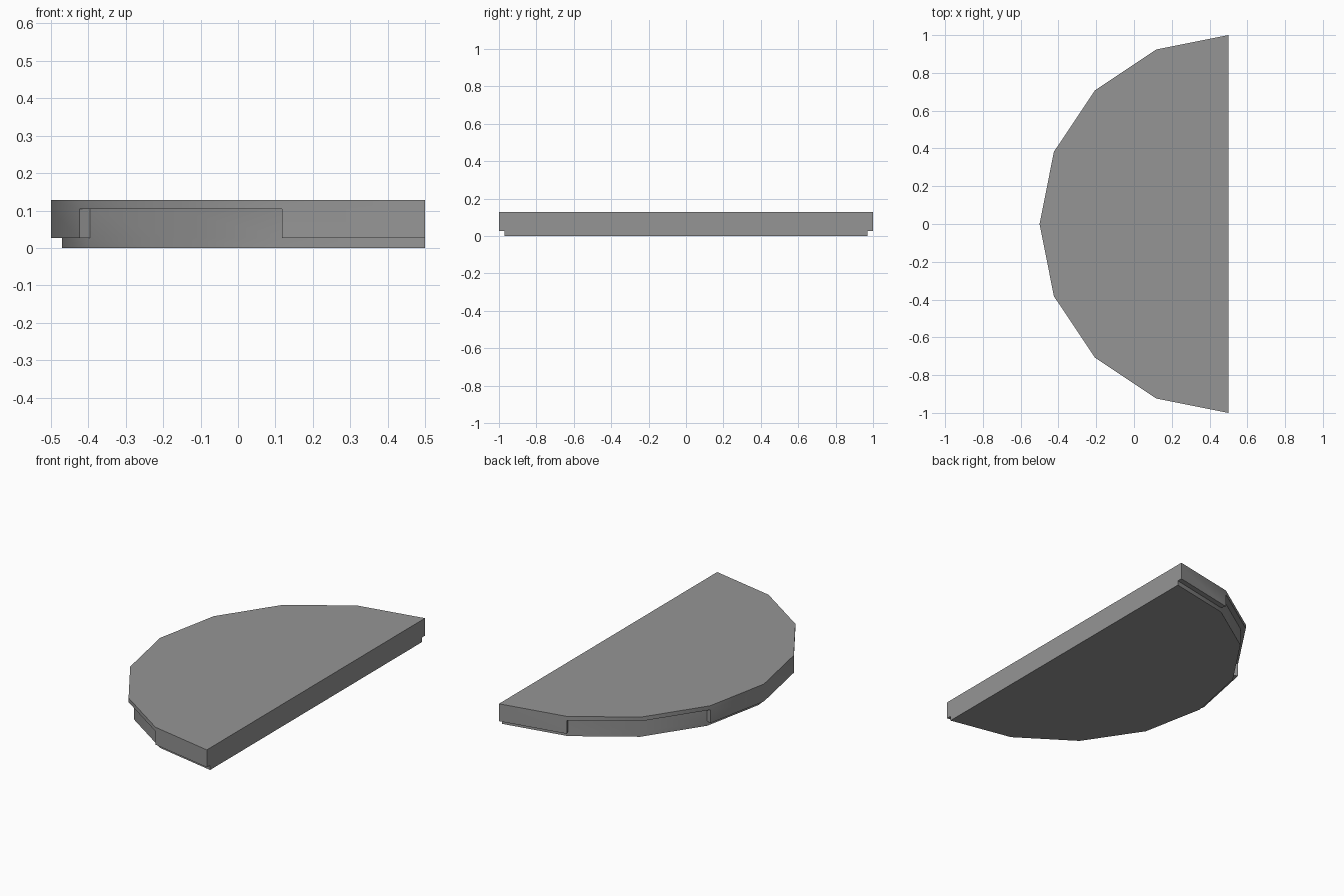
import bpy, bmesh
from math import sin, cos, pi, radians

cube = bpy.data.objects.get("Cube")
if cube:
    bpy.data.objects.remove(cube)

SEGMENTS = 8
OUTER, INNER = 1.0, 0.97
FOOT, NOTCH, TOP = 0.027, 0.104, 0.128
NOTCHED = (1, 2, 5, 6)

# Grey finish
grey = bpy.data.materials.new("grey")
grey.use_nodes = True
colour = (0.3, 0.3, 0.3, 1)
grey.diffuse_color = colour
grey.node_tree.nodes["Principled BSDF"].inputs["Base Color"].default_value = colour

bm = bmesh.new()
points = {}


def point(radius, i, z):
    """Shared vertex on the half circle at division i."""
    key = (radius, i, z)
    if key not in points:
        a = pi * i / SEGMENTS
        points[key] = bm.verts.new((0.5 - radius * sin(a), -radius * cos(a), z))
    return points[key]


def face(*keys):
    bm.faces.new([point(*k) for k in keys])


def wall(radius, i, low, high):
    face((radius, i, low), (radius, i + 1, low), (radius, i + 1, high), (radius, i, high))


# Top and underside
for radius, z in ((OUTER, TOP), (INNER, 0)):
    face(*[(radius, i, z) for i in range(SEGMENTS + 1)])

# Curved rim, with recessed finger notches
for i in range(SEGMENTS):
    recessed = i in NOTCHED
    wall(INNER, i, 0, FOOT)
    wall(OUTER, i, NOTCH, TOP)
    wall(INNER if recessed else OUTER, i, FOOT, NOTCH)
    z = NOTCH if recessed else FOOT
    face((INNER, i, z), (INNER, i + 1, z), (OUTER, i + 1, z), (OUTER, i, z))

# End walls of the notches
for i in range(1, SEGMENTS):
    if (i in NOTCHED) != (i - 1 in NOTCHED):
        face((INNER, i, FOOT), (OUTER, i, FOOT), (OUTER, i, NOTCH), (INNER, i, NOTCH))

# Straight side
profile = [(INNER, 0), (INNER, FOOT), (OUTER, FOOT), (OUTER, NOTCH), (OUTER, TOP)]
face(*[(r, 0, z) for r, z in profile],
     *[(r, SEGMENTS, z) for r, z in reversed(profile)])

bmesh.ops.recalc_face_normals(bm, faces=bm.faces)
mesh = bpy.data.meshes.new("half_round_lid")
bm.to_mesh(mesh)
bm.free()
mesh.materials.append(grey)

lid = bpy.data.objects.new("half_round_lid", mesh)
bpy.context.collection.objects.link(lid)
bpy.context.view_layer.objects.active = lid
lid.select_set(True)
bpy.ops.object.shade_smooth_by_angle(angle=radians(30))
